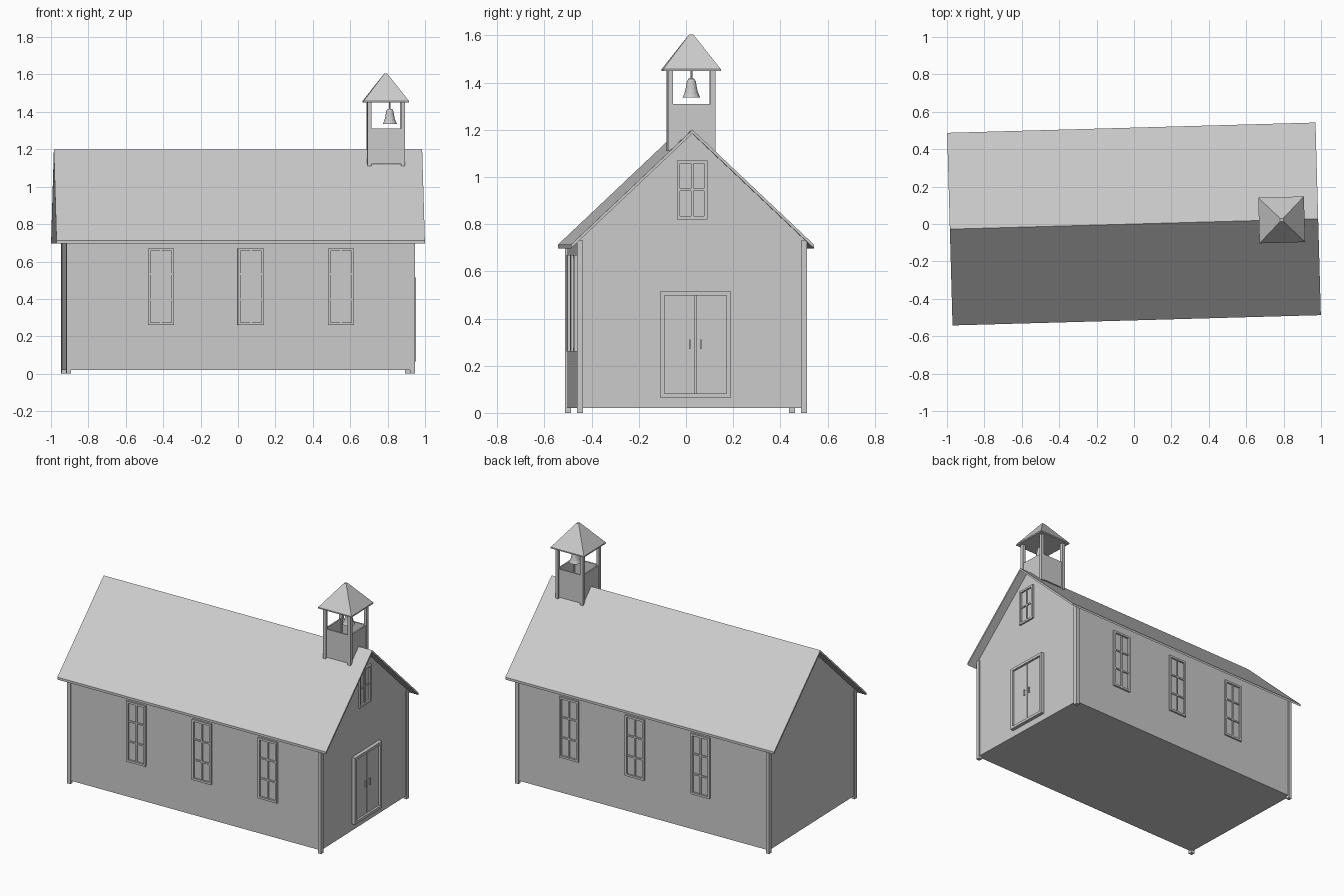
import bpy, bmesh, math
from mathutils import Matrix, Vector

if "Cube" in bpy.data.objects:
    bpy.data.objects.remove(bpy.data.objects["Cube"])

grey = bpy.data.materials.new("plain_grey")
grey.use_nodes = True
COLOUR = (0.6, 0.6, 0.6, 1)
grey.diffuse_color = COLOUR
grey.node_tree.nodes["Principled BSDF"].inputs["Base Color"].default_value = COLOUR

TURN = Matrix.Rotation(math.radians(1.6), 4, 'Z')   # whole building is slightly turned
L, W = 0.925, 0.48            # wall half length and half width
RIDGE, SLOPE = 1.2, 0.945     # roof line
TOWER = Vector((0.79, 0, 0))


def finish(name, bm, place=Matrix()):
    bmesh.ops.recalc_face_normals(bm, faces=bm.faces)
    mesh = bpy.data.meshes.new(name)
    bm.to_mesh(mesh)
    bm.free()
    mesh.materials.append(grey)
    obj = bpy.data.objects.new(name, mesh)
    bpy.context.collection.objects.link(obj)
    obj.matrix_world = TURN @ place
    return obj


def add_box(bm, x, y, z):
    """Box from (min, max) pairs."""
    size = [b - a for a, b in (x, y, z)]
    mid = [(a + b) / 2 for a, b in (x, y, z)]
    bmesh.ops.create_cube(bm, size=1, matrix=Matrix.Translation(mid) @ Matrix.Diagonal((*size, 1)))


def add_prism(bm, profile, x0, x1):
    """Extrude a (y, z) outline along x."""
    face = bm.faces.new([bm.verts.new((x0, y, z)) for y, z in profile])
    out = bmesh.ops.extrude_face_region(bm, geom=[face])
    verts = [v for v in out["geom"] if isinstance(v, bmesh.types.BMVert)]
    bmesh.ops.translate(bm, verts=verts, vec=(x1 - x0, 0, 0))


def add_frame(bm, w, h, bar, depth):
    """Rectangular frame facing -y, standing on z = 0."""
    for s in (-1, 1):
        a, b = sorted((s * w / 2, s * (w / 2 - bar)))
        add_box(bm, (a, b), (-depth, 0.005), (0, h))
    for z in (0, h - bar):
        add_box(bm, (bar - w / 2, w / 2 - bar), (-depth, 0.005), (z, z + bar))


def window(name, w, h, rows, place):
    bm = bmesh.new()
    add_frame(bm, w, h, 0.014, 0.012)
    add_box(bm, (-0.005, 0.005), (-0.007, 0.005), (0.014, h - 0.014))
    for i in range(1, rows):
        z = h * i / rows
        add_box(bm, (0.014 - w / 2, w / 2 - 0.014), (-0.007, 0.005), (z - 0.005, z + 0.005))
    finish(name, bm, place)


# Walls with gable ends
bm = bmesh.new()
top = RIDGE - 0.015
add_prism(bm, [(-W, 0.02), (W, 0.02), (W, top - SLOPE * W), (0, top), (-W, top - SLOPE * W)], -L, L)
finish("walls", bm)

# Thin pitched roof
bm = bmesh.new()
E, T = 0.515, 0.016
eave = RIDGE - SLOPE * E
add_prism(bm, [(-E, eave), (0, RIDGE), (E, eave), (E, eave - T), (0, RIDGE - T), (-E, eave - T)],
          -0.985, 0.985)
finish("roof", bm)

# Corner posts
bm = bmesh.new()
for sx in (-1, 1):
    for sy in (-1, 1):
        add_box(bm, sorted((sx * 0.907, sx * 0.932)), sorted((sy * 0.462, sy * 0.488)), (0, 0.73))
finish("corner_posts", bm)

# Side windows, front and back
for side, turn in (("front", 0), ("back", math.pi)):
    for i, x in enumerate((-0.426, 0.055, 0.538)):
        spot = Matrix.Translation((x, -W if turn == 0 else W, 0.26))
        window(f"{side}_window_{i + 1}", 0.14, 0.41, 3, spot @ Matrix.Rotation(turn, 4, 'Z'))

# Entrance end: gable window and double door
end = Matrix.Rotation(math.pi / 2, 4, 'Z')
window("gable_window", 0.13, 0.25, 2, Matrix.Translation((L, 0, 0.82)) @ end)

door_place = Matrix.Translation((L, 0.014, 0.065)) @ end
bm = bmesh.new()
add_frame(bm, 0.30, 0.45, 0.018, 0.024)
finish("door_frame", bm, door_place)
bm = bmesh.new()
for s in (-1, 1):
    add_box(bm, sorted((s * 0.003, s * 0.132)), (-0.010, 0.005), (0.018, 0.432))
finish("door_leaves", bm, door_place)
bm = bmesh.new()
for s in (-1, 1):
    add_box(bm, (s * 0.024 - 0.003, s * 0.024 + 0.003), (-0.022, -0.016), (0.205, 0.245))
    for z in (0.207, 0.239):
        add_box(bm, (s * 0.024 - 0.003, s * 0.024 + 0.003), (-0.018, -0.008), (z, z + 0.004))
finish("door_handles", bm, door_place)

# Bell tower: posts, open-topped box, pyramid roof
tower_place = Matrix.Translation(TOWER)
bm = bmesh.new()
for sx in (-1, 1):
    for sy in (-1, 1):
        add_box(bm, sorted((sx * 0.080, sx * 0.101)), sorted((sy * 0.080, sy * 0.101)), (1.11, 1.455))
finish("tower_posts", bm, tower_place)

bm = bmesh.new()
for s in (-1, 1):
    side = sorted((s * 0.086, s * 0.095))
    add_box(bm, side, (-0.09, 0.09), (1.12, 1.31))
    add_box(bm, (-0.09, 0.09), side, (1.12, 1.31))
finish("tower_walls", bm, tower_place)

bm = bmesh.new()
R = 0.122
bmesh.ops.create_cone(bm, cap_ends=True, segments=4, radius1=R * math.sqrt(2), radius2=0.012, depth=0.147,
                      matrix=Matrix.Translation((0, 0, 1.5305)) @ Matrix.Rotation(math.pi / 4, 4, 'Z'))
add_box(bm, (-R, R), (-R, R), (1.449, 1.457))
finish("tower_roof", bm, tower_place)

# Bell turned from a profile, with its hanger
bm = bmesh.new()
outline = [(0, 1.417), (0.012, 1.416), (0.019, 1.405), (0.024, 1.375), (0.030, 1.352), (0.038, 1.336),
           (0.033, 1.336), (0.024, 1.355), (0.017, 1.395), (0, 1.405)]
verts = [bm.verts.new((r, 0, z)) for r, z in outline]
edges = [bm.edges.new(pair) for pair in zip(verts, verts[1:])]
bmesh.ops.spin(bm, geom=verts + edges, axis=(0, 0, 1), cent=(0, 0, 0), angle=math.tau, steps=16)
bmesh.ops.remove_doubles(bm, verts=bm.verts, dist=0.0005)
bmesh.ops.create_cone(bm, cap_ends=True, segments=8, radius1=0.004, radius2=0.004, depth=0.045,
                      matrix=Matrix.Translation((0, 0, 1.434)))
finish("bell", bm, Matrix.Translation(TOWER + Vector((0.022, 0, 0))))
